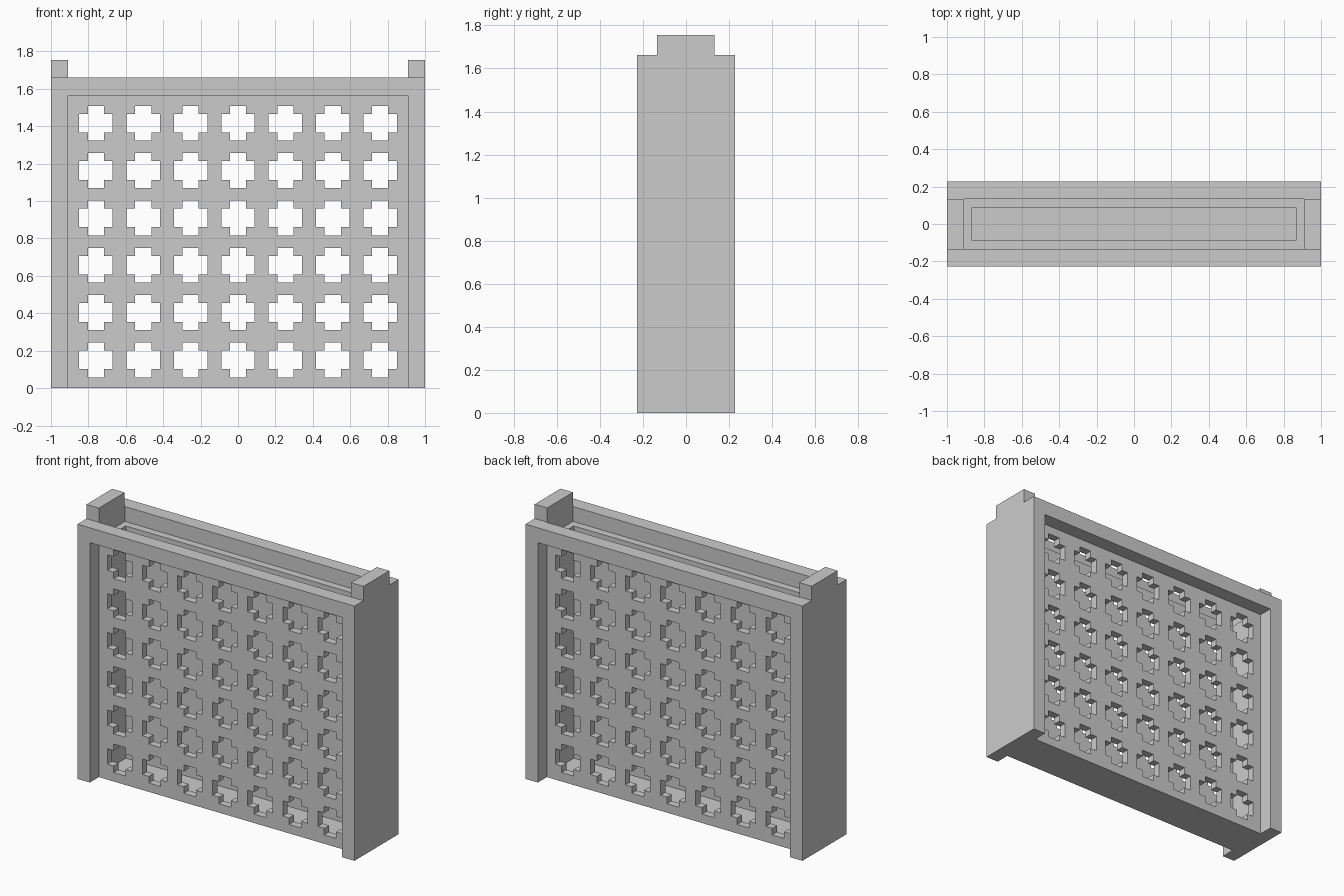
import bpy, bmesh

if "Cube" in bpy.data.objects:
    bpy.data.objects.remove(bpy.data.objects["Cube"])

W, D = 1.0, 0.228            # outer half width, half depth
POST = 0.91                  # inner face of side posts
PANEL, CAV = 0.135, 0.086    # outer / inner faces of pierced panels
CAV_X = 0.87                 # inner cavity half width
LEDGE, RIM, TOP = 1.565, 1.662, 1.755


def finish(name, bm):
    bmesh.ops.recalc_face_normals(bm, faces=bm.faces)
    me = bpy.data.meshes.new(name)
    bm.to_mesh(me)
    bm.free()
    ob = bpy.data.objects.new(name, me)
    bpy.context.collection.objects.link(ob)
    return ob


def box(name, x0, x1, y0, y1, z0, z1):
    bm = bmesh.new()
    bmesh.ops.create_cube(bm, size=1)
    for v in bm.verts:
        v.co = (x1 if v.co.x > 0 else x0, y1 if v.co.y > 0 else y0, z1 if v.co.z > 0 else z0)
    return finish(name, bm)


def extrude(bm, faces, vec):
    ret = bmesh.ops.extrude_face_region(bm, geom=faces, use_keep_orig=True)
    moved = [g for g in ret["geom"] if isinstance(g, bmesh.types.BMVert)]
    bmesh.ops.translate(bm, verts=moved, vec=vec)


# side posts with a stacking tab on top
profile = [(-D, 0), (D, 0), (D, RIM), (0.132, RIM), (0.132, TOP),
           (-PANEL, TOP), (-PANEL, RIM), (-D, RIM)]
for side, x in (("left", -W), ("right", POST)):
    bm = bmesh.new()
    face = bm.faces.new([bm.verts.new((x, y, z)) for y, z in profile])
    extrude(bm, [face], (W - POST, 0, 0))
    finish(side + "_post", bm)

# pierced panels: a grid of cells with plus-shaped openings left out
cols = [0.2533 * (i - 3) for i in range(7)]
rows = [0.151 + 0.2531 * j for j in range(6)]
AX, BX, AZ, BZ = 0.043, 0.089, 0.050, 0.093
xs = sorted([-POST, POST] + [c + d for c in cols for d in (-BX, -AX, AX, BX)])
zs = sorted([0, LEDGE] + [r + d for r in rows for d in (-BZ, -AZ, AZ, BZ)])


def is_hole(x, z):
    dx = min(abs(x - c) for c in cols)
    dz = min(abs(z - r) for r in rows)
    return (dx < AX and dz < BZ) or (dx < BX and dz < AZ)


def pierced_panel(name, y, thickness):
    bm = bmesh.new()
    grid = [[bm.verts.new((x, y, z)) for z in zs] for x in xs]
    for i in range(len(xs) - 1):
        for j in range(len(zs) - 1):
            if not is_hole((xs[i] + xs[i + 1]) / 2, (zs[j] + zs[j + 1]) / 2):
                bm.faces.new((grid[i][j], grid[i + 1][j], grid[i + 1][j + 1], grid[i][j + 1]))
    extrude(bm, bm.faces[:], (0, thickness, 0))
    # merge the flat cells into clean faces
    bmesh.ops.recalc_face_normals(bm, faces=bm.faces)
    finish(name, bm)


pierced_panel("front_panel", -PANEL, PANEL - CAV)
pierced_panel("back_panel", PANEL, CAV - PANEL)

# top rails
box("front_rail", -POST, POST, -D, -PANEL, LEDGE, RIM)
box("back_rail", -POST, POST, PANEL, D, LEDGE, RIM)

# cavity end walls and floor
box("left_end_wall", -POST, -CAV_X, -CAV, CAV, 0, LEDGE)
box("right_end_wall", CAV_X, POST, -CAV, CAV, 0, LEDGE)
box("floor", -CAV_X, CAV_X, -CAV, CAV, 0, 0.05)
